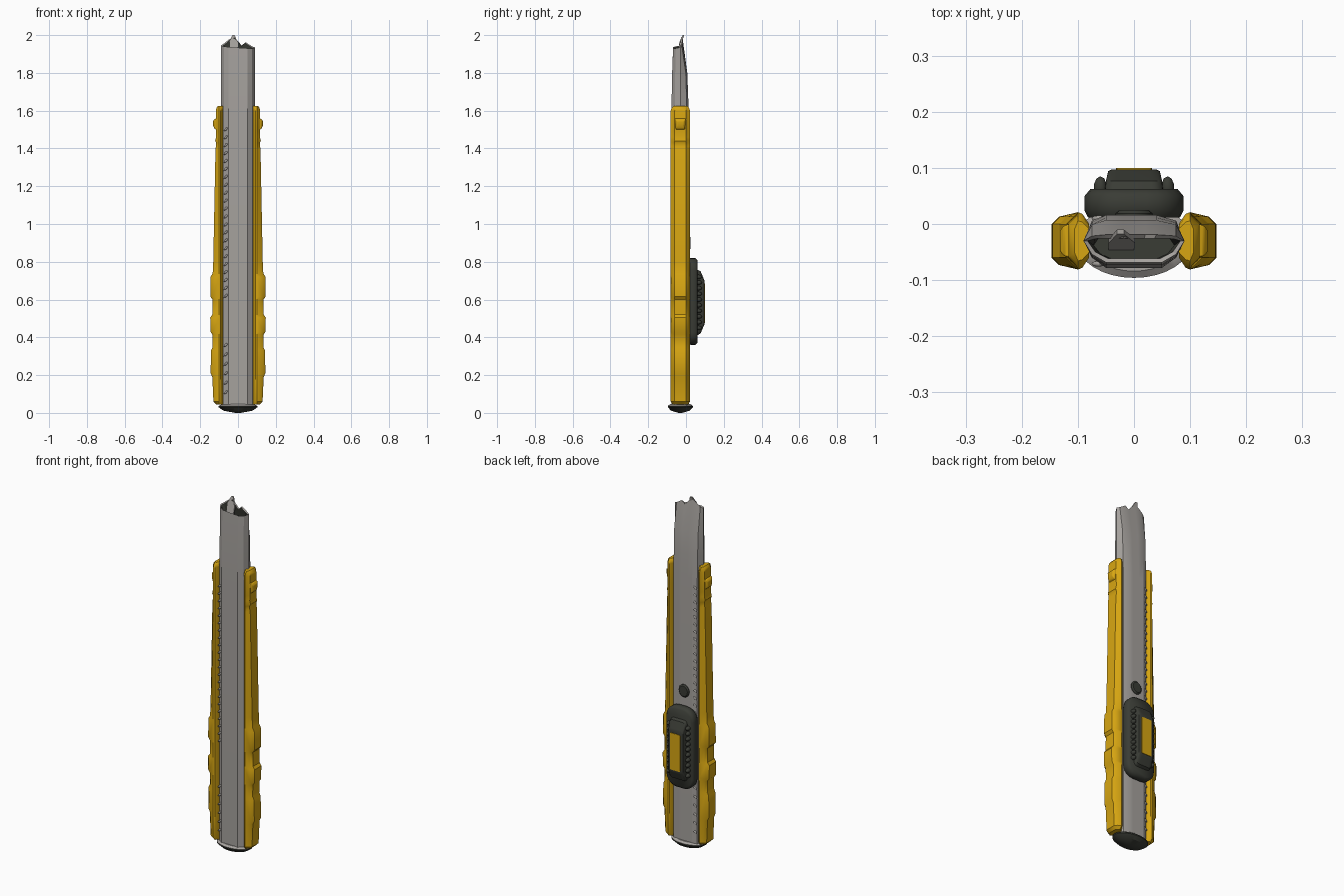
import bpy, bmesh, math
from mathutils import Vector

if "Cube" in bpy.data.objects:
    bpy.data.objects.remove(bpy.data.objects["Cube"])


def material(name, rgb):
    m = bpy.data.materials.new(name)
    m.diffuse_color = (*rgb, 1)
    m.use_nodes = True
    m.node_tree.nodes["Principled BSDF"].inputs["Base Color"].default_value = m.diffuse_color
    return m


STEEL = material("steel grey", (0.38, 0.36, 0.34))
YELLOW = material("yellow plastic", (0.68, 0.38, 0.006))
DARK = material("dark plastic", (0.042, 0.045, 0.036))
YC = -0.03  # middle of the handle in depth


def finish(bm, name, mats, bevel=0.0, angle=30):
    bmesh.ops.recalc_face_normals(bm, faces=bm.faces)
    me = bpy.data.meshes.new(name)
    bm.to_mesh(me)
    bm.free()
    ob = bpy.data.objects.new(name, me)
    bpy.context.collection.objects.link(ob)
    for m in mats:
        me.materials.append(m)
    if bevel:
        b = ob.modifiers.new("bevel", 'BEVEL')
        b.width, b.segments, b.limit_method = bevel, 2, 'ANGLE'
    bpy.context.view_layer.objects.active = ob
    ob.select_set(True)
    bpy.ops.object.shade_smooth_by_angle(angle=math.radians(angle))
    ob.select_set(False)
    return ob


def loft(bm, rings, cap_start=True, cap_end=True):
    vs = [[bm.verts.new(p) for p in r] for r in rings]
    n = len(vs[0])
    for a, b in zip(vs, vs[1:]):
        for i in range(n):
            bm.faces.new((a[i], a[(i + 1) % n], b[(i + 1) % n], b[i]))
    if cap_start:
        bm.faces.new(vs[0])
    if cap_end:
        bm.faces.new(vs[-1])
    return vs


def rounded_rect(hx, hz, r, zc, y, seg=5):
    """Rounded rectangle in the xz plane at depth y."""
    pts = []
    for k, (sx, sz) in enumerate(((1, 1), (-1, 1), (-1, -1), (1, -1))):
        for j in range(seg + 1):
            a = math.pi / 2 * (k + j / seg)
            pts.append((sx * (hx - r) + r * math.cos(a), y,
                        zc + sz * (hz - r) + r * math.sin(a)))
    return pts


# Metal sheath: faceted outline; (x, y, z of the cut top rim)
outline = [(-0.09, -0.03, 1.945), (-0.075, -0.06, 1.94), (-0.05, -0.078, 1.937),
           (0.05, -0.078, 1.93), (0.075, -0.06, 1.93), (0.09, -0.03, 1.935),
           (0.075, 0.006, 1.94), (0.04, 0.016, 1.962), (0.02, 0.016, 1.945),
           (-0.02, 0.016, 1.99), (-0.05, 0.016, 1.975), (-0.075, 0.006, 1.955)]


def sheath_ring(z, front=1.0, back=1.0):
    return [(x, YC + (y - YC) * (front if y < YC else back), z) for x, y, _ in outline]


bm = bmesh.new()
top = [(x, YC + (y - YC) * (0.8 if y < YC else 0.24), z) for x, y, z in outline]
inner = [(x * 0.92, YC + (y - YC) * (0.66 if y < YC else 0.1), z - 0.004) for x, y, z in outline]
floor = [(x * 0.8, YC + (y - YC) * 0.5 - 0.008, 1.90) for x, y, _ in outline]
rings = loft(bm, [sheath_ring(0.03), sheath_ring(1.55), sheath_ring(1.68, 0.95, 0.9),
                  sheath_ring(1.8, 0.9, 0.8), top, inner, floor])
bm.faces.ensure_lookup_table()
inside = set(rings[5] + rings[6])
for f in bm.faces:  # dark inside of the mouth
    if all(v in inside for v in f.verts):
        f.material_index = 1
finish(bm, "metal_sheath", [STEEL, DARK], angle=20)

# Blade tip standing in the mouth
bm = bmesh.new()
loft(bm, [[(x, y + d, z) for x, y, z in
           ((-0.045, -0.046, 1.90), (0.0, -0.046, 1.90), (0.002, -0.034, 1.955),
            (-0.018, -0.018, 2.0), (-0.03, -0.018, 2.0), (-0.045, -0.034, 1.965))]
          for d in (0, 0.008)])
finish(bm, "blade_tip", [STEEL])

# Yellow side grips, with finger steps low down and a clip near the top
steps = [(0.045, 0.116, 0.8), (0.06, 0.13, 1), (0.19, 0.136, 1), (0.21, 0.145, 1),
         (0.33, 0.143, 1), (0.35, 0.134, 1), (0.415, 0.136, 1), (0.43, 0.146, 1),
         (0.505, 0.147, 1), (0.52, 0.136, 1), (0.60, 0.135, 1), (0.615, 0.146, 1),
         (0.72, 0.145, 1), (0.74, 0.134, 1), (0.8, 0.131, 1), (1.40, 0.119, 1),
         (1.41, 0.116, 1), (1.43, 0.116, 1), (1.44, 0.121, 1), (1.46, 0.116, 1),
         (1.49, 0.117, 1), (1.60, 0.117, 1), (1.615, 0.114, 0.9), (1.625, 0.106, 0.7)]
for side, label in ((1, "right"), (-1, "left")):
    bm = bmesh.new()
    rings = []
    for z, o, s in steps:
        m = max(o - 0.013, 0.102)
        half = [(0.08, 0.03), (0.092, 0.048), (0.1, 0.051), (m, 0.043), (o, 0.03)]
        pts = half + [(x, -y) for x, y in reversed(half)]
        rings.append([(side * x, YC + y * s, z) for x, y in pts])
    loft(bm, rings)
    finish(bm, label + "_grip", [YELLOW], angle=35)
    # Clip bump near the top of the grip
    bm = bmesh.new()
    loft(bm, [[(side * x, YC + h * sy, z) for sy, z in ((-1, z0), (1, z0), (1.25, z1), (-1.25, z1))]
              for x, h, z0, z1 in ((0.11, 0.025, 1.495, 1.56), (0.125, 0.022, 1.505, 1.555),
                                   (0.132, 0.015, 1.52, 1.545))])
    finish(bm, label + "_clip", [YELLOW], bevel=0.003)

# Bottom cap: lens shaped dark plug with a steel upper rim
bm = bmesh.new()
rings = []
for z, s in ((0.0, 0.15), (0.012, 0.75), (0.03, 1.0), (0.037, 1.0), (0.046, 0.82)):
    rings.append([(0.103 * s * math.cos(a), YC + 0.066 * s * math.sin(a), z)
                  for a in (math.tau * i / 32 for i in range(32))])
loft(bm, rings)
bm.normal_update()
bmesh.ops.recalc_face_normals(bm, faces=bm.faces)
for f in bm.faces:
    f.material_index = int(f.normal.z > 0.3)
finish(bm, "bottom_cap", [DARK, STEEL])

# Slider: rounded base on the back
bm = bmesh.new()
loft(bm, [rounded_rect(hx, hz, r, 0.59, y) for hx, hz, r, y in
          ((0.082, 0.222, 0.06, 0.012), (0.088, 0.23, 0.065, 0.024),
           (0.088, 0.23, 0.065, 0.05), (0.078, 0.218, 0.055, 0.062))])
finish(bm, "slider_base", [DARK], angle=50)

# Raised thumb pad
bm = bmesh.new()
loft(bm, [rounded_rect(hx, hz, 0.02, 0.585, y) for hx, hz, y in
          ((0.052, 0.175, 0.058), (0.05, 0.165, 0.077), (0.046, 0.125, 0.094), (0.04, 0.118, 0.097))])
finish(bm, "slider_pad", [DARK], angle=35)

# Yellow insert on the pad
bm = bmesh.new()
loft(bm, [rounded_rect(0.032, 0.105, 0.006, 0.58, y, 2) for y in (0.094, 0.1)])
finish(bm, "slider_insert", [YELLOW])

# Knurls either side of the pad
bm = bmesh.new()
for side in (-1, 1):
    for i in range(10):
        ret = bmesh.ops.create_icosphere(bm, subdivisions=2, radius=1)
        for v in ret["verts"]:
            v.co = Vector((side * 0.06 + v.co.x * 0.012, 0.064 + v.co.y * 0.021,
                           0.45 + i * 0.03 + v.co.z * 0.012))
finish(bm, "slider_knurls", [DARK], angle=60)

# Round stop button above the slider
bm = bmesh.new()
loft(bm, [[(r * math.cos(a), y, 0.9 + 1.1 * r * math.sin(a))
           for a in (math.tau * i / 20 for i in range(20))]
          for r, y in ((0.033, 0.01), (0.033, 0.019), (0.026, 0.025))])
finish(bm, "stop_button", [DARK])

# Ratchet teeth along one edge, front and back
bm = bmesh.new()
spots = [0.11 + 0.05 * i for i in range(6)] + [0.62 + 0.042 * i for i in range(22)]
for y in (-0.071, 0.01):
    for z in spots:
        ret = bmesh.ops.create_icosphere(bm, subdivisions=1, radius=1)
        for v in ret["verts"]:
            c = v.co.copy()
            v.co = Vector((-0.064 + c.x * 0.013, y + c.y * 0.006, z + c.z * 0.008 + c.x * 0.008))
finish(bm, "ratchet_teeth", [STEEL], angle=60)
